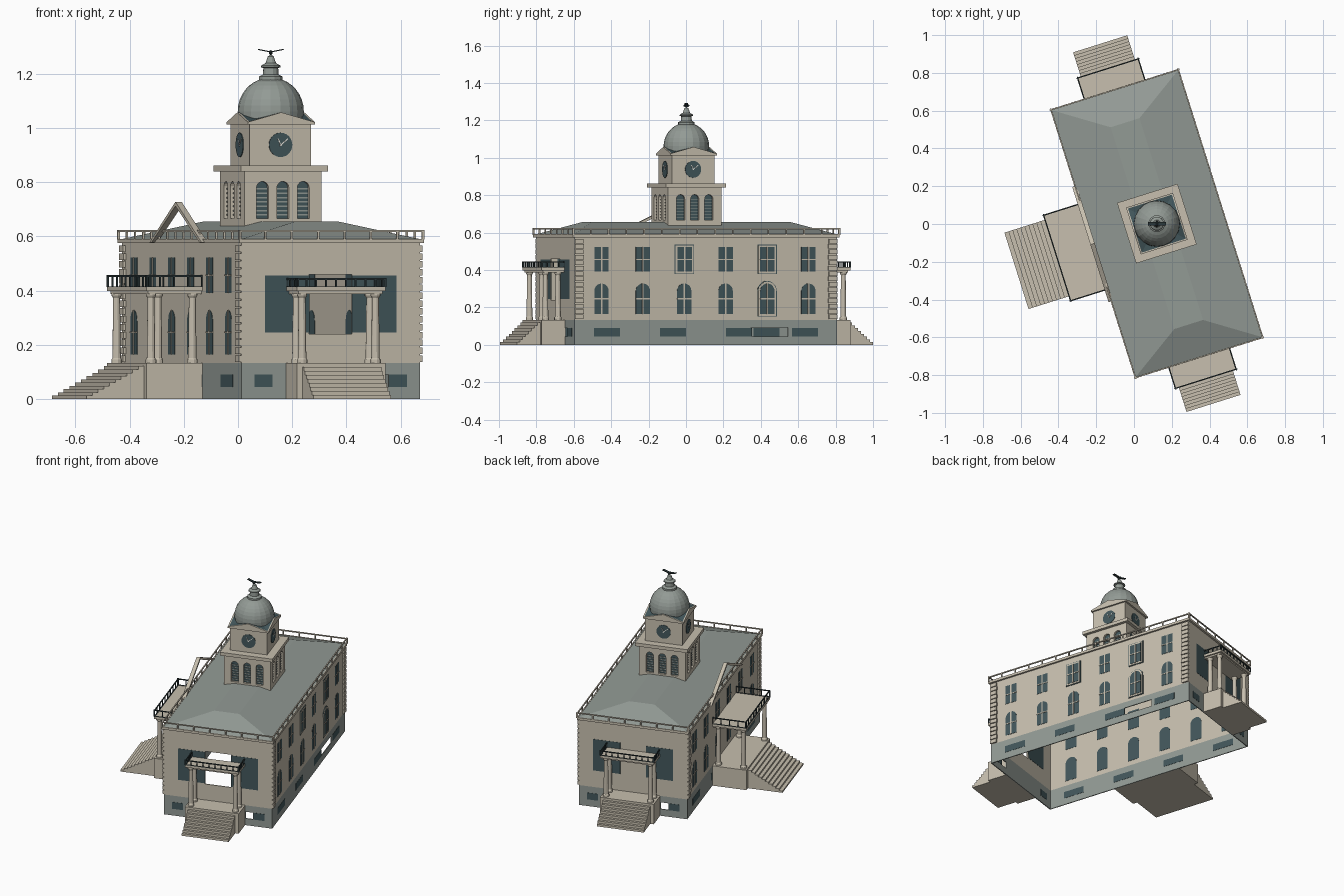
import bpy, bmesh
from math import pi, sin, cos, atan2, radians
from mathutils import Matrix, Vector

if "Cube" in bpy.data.objects:
    bpy.data.objects.remove(bpy.data.objects["Cube"])

T = Matrix.Translation
PLACE = T((0.121, 0.002, 0)) @ Matrix.Rotation(radians(17.5), 4, 'Z')


def material(name, rgb):
    m = bpy.data.materials.new(name)
    m.use_nodes = True
    m.diffuse_color = (*rgb, 1)
    m.node_tree.nodes["Principled BSDF"].inputs["Base Color"].default_value = (*rgb, 1)
    return m


STONE = material("warm stone", (0.57, 0.52, 0.425))
GREEN = material("weathered green", (0.29, 0.325, 0.30))
GLASS = material("dark teal glass", (0.055, 0.095, 0.105))
IRON = material("dark iron", (0.025, 0.04, 0.043))
IVORY = material("ivory", (0.8, 0.78, 0.72))
parts = {}


def part(name, mat):
    return parts.setdefault(name, (bmesh.new(), mat))[0]


def side(angle, dist):
    """Frame on a facade: x runs along it, -y points out of it."""
    return Matrix.Rotation(radians(angle), 4, 'Z') @ T((0, -dist, 0))


def box(name, mat, x, y, z, m=Matrix()):
    lo, hi = Vector((x[0], y[0], z[0])), Vector((x[1], y[1], z[1]))
    size = Matrix.Diagonal((*(hi - lo), 1))
    return bmesh.ops.create_cube(part(name, mat), size=1, matrix=m @ T((lo + hi) / 2) @ size)["verts"]


def plate(name, mat, outline, y, m=Matrix()):
    """Extrude an x-z outline from y[0] to y[1]."""
    bm = part(name, mat)
    face = bm.faces.new([bm.verts.new(m @ Vector((a, y[0], b))) for a, b in outline])
    new = bmesh.ops.extrude_face_region(bm, geom=[face], use_keep_orig=True)["geom"]
    move = m.to_3x3() @ Vector((0, y[1] - y[0], 0))
    bmesh.ops.translate(bm, vec=move, verts=[g for g in new if isinstance(g, bmesh.types.BMVert)])


def lathe(name, mat, profile, segs, m=Matrix()):
    bm = part(name, mat)
    vs = [bm.verts.new(m @ Vector((r, 0, z))) for r, z in profile]
    es = [bm.edges.new(p) for p in zip(vs, vs[1:])]
    bmesh.ops.spin(bm, geom=vs + es, cent=m.translation, axis=(0, 0, 1), angle=2 * pi, steps=segs)
    bmesh.ops.remove_doubles(bm, verts=bm.verts, dist=0.0002)


def arc(c, r, z, n=10):
    return [(c + r * cos(pi * i / n), z + r * sin(pi * i / n)) for i in range(n + 1)]


def arch(c, w, z0, z1):
    return [(c - w / 2, z0), (c + w / 2, z0)] + arc(c, w / 2, z1 - w / 2)


def rect(c, w, z0, z1):
    return [(c - w / 2, z0), (c + w / 2, z0), (c + w / 2, z1), (c - w / 2, z1)]


def wall(name, mat, m, half, z, hole=None):
    y = (0, 0.006)
    if not hole:
        box(name, mat, (-half, half), y, z, m)
        return
    a, b, c, d = hole
    box(name, mat, (-half, a), y, z, m)
    box(name, mat, (b, half), y, z, m)
    box(name, mat, (a, b), y, (z[0], c), m)
    box(name, mat, (a, b), y, (d, z[1]), m)


def railing(name, mat, m, p, q, z, n, t):
    d = Vector(q) - Vector(p)
    f = m @ T((*p, 0)) @ Matrix.Rotation(atan2(d.y, d.x), 4, 'Z')
    y = (-t / 2, t / 2)
    box(name, mat, (0, d.length), y, (z[1] - t, z[1]), f)
    box(name, mat, (0, d.length), y, (z[0], z[0] + t / 2), f)
    for i in range(n + 1):
        x = d.length * i / n
        box(name, mat, (x - t / 2, x + t / 2), y, z, f)


def column(m, z0, z1):
    lathe("porch_columns", STONE, [(0, z0), (0.02, z0), (0.02, z0 + 0.012), (0.016, z0 + 0.018),
          (0.013, z1 - 0.02), (0.019, z1 - 0.01), (0.019, z1), (0, z1)], 12, m)


BASE, TOP, HX, HY = 0.133, 0.575, 0.345, 0.735


def porch(m, depth, half, cols, step_half, run, n, rail_top, mid):
    m = m @ T((mid, 0, 0))
    box("porch_platforms", STONE, (-half, half), (-depth, 0), (0, BASE), m)
    for i in range(n):
        edge = depth + run * (i + 1) / n
        box("porch_steps", STONE, (-step_half, step_half), (-edge, -depth),
            (0, BASE * (n - i) / (n + 1)), m)
    for s in (-1, 1):
        for out in cols:
            column(m @ T((s * (half - 0.03), -out, 0)), BASE, 0.392)
        railing("porch_railings", IRON, m, (s * (half - 0.004), 0), (s * (half - 0.004), -depth),
                (0.413, rail_top), 4, 0.006)
    railing("porch_railings", IRON, m, (-half, -depth + 0.004), (half, -depth + 0.004),
            (0.413, rail_top), 9, 0.006)
    box("porch_canopies", STONE, (-half, half), (-depth, 0), (0.398, 0.413), m)
    box("porch_canopies", STONE, (0.01 - half, half - 0.01), (0.01 - depth, 0), (0.388, 0.398), m)


def window(m, c, z0, z1, shape, framed):
    if framed:
        plate("frame_edges", GLASS, shape(c, 0.108, z0 - 0.014, z1 + 0.014), (-0.003, 0), m)
        plate("window_frames", STONE, shape(c, 0.1, z0 - 0.01, z1 + 0.01), (-0.006, 0), m)
        m = m @ T((0, -0.006, 0))
    plate("windows", GLASS, shape(c, 0.08, z0, z1), (-0.0015, 0.0075), m)
    y = (-0.004, 0)
    box("window_bars", STONE, (c - 0.004, c + 0.004), y, (z0, z1), m)
    zm = (z0 + z1) / 2
    box("window_bars", STONE, (c - 0.04, c + 0.04), y, (zm - 0.003, zm + 0.003), m)


# Long facades: six bays, basement lights and corner quoins
for angle in (90, 270):
    m = side(angle, HX)
    wall("walls", STONE, m, HY, (BASE, TOP))
    wall("basement", GREEN, m, HY, (0, BASE), (0.254, 0.46, 0.045, 0.092) if angle == 90 else None)
    for i in range(6):
        c = (i - 2.5) * 0.232 - 0.005
        window(m, c, 0.165, 0.328, arch, angle == 90 and i == 4)
        window(m, c, 0.392, 0.522, rect, angle == 90 and i in (2, 4))
    for c in (-0.555, -0.185, 0.185, 0.555):
        plate("basement_windows", GLASS, rect(c, 0.146, 0.045, 0.09), (-0.0015, 0.0075), m)
    for s in (-1, 1):
        for i in range(15):
            z = BASE + 0.004 + i * 0.029
            w = 0.05 if i % 2 else 0.046
            box("quoins", STONE, sorted((s * HY, s * (HY - w))), (-0.01, 0), (z, z + 0.024), m)

# End facades: large glazed panels, entrance porches, the front one open in the centre
for angle in (0, 180):
    m = side(angle, HY)
    wall("walls", STONE, m, HX, (BASE, TOP), None if angle else (-0.083, 0.083, 0.24, 0.46))
    wall("basement", GREEN, m, HX, (0, BASE), (0.175, 0.224, 0.045, 0.09))
    for s in (-1, 1):
        plate("windows", GLASS, rect(s * 0.169, 0.172, 0.245, 0.455), (-0.0015, 0.0075), m)
        plate("basement_windows", GLASS, rect(s * 0.26, 0.07, 0.045, 0.09), (-0.0015, 0.0075), m)
    porch(m, 0.13, 0.172, (0.03, 0.1), 0.15, 0.133, 8, 0.446, 0)

# Main entrance porch with the open raking pediment above
m = side(270, HX)
porch(m, 0.217, 0.241, (0.03, 0.19), 0.212, 0.222, 10, 0.457, 0.015)
plate("pediment", STONE, [(-0.32, 0.578), (0, 0.728), (0.32, 0.578), (0.294, 0.578),
      (0, 0.712), (-0.294, 0.578)], (-0.024, 0), m)

# Cornice, parapet railing and hipped roof reaching the eaves
CX, CY = HX + 0.012, HY + 0.012
for angle, dist, half, n in ((0, CY, CX, 7), (180, CY, CX, 7), (90, CX, CY, 15), (270, CX, CY, 15)):
    m = side(angle, dist)
    box("cornice", STONE, (-half, half), (0, 0.03), (TOP, 0.588), m)
    railing("parapet_railing", STONE, m, (-half, 0.004), (half, 0.004), (0.588, 0.624), n, 0.007)
EX, EY = CX - 0.007, CY - 0.007
for v in box("roof", GREEN, (-EX, EX), (-EY, EY), (0.589, 0.656)):
    if v.co.z > 0.6:
        v.co.x *= 0.08 / EX
        v.co.y *= 0.56 / EY

# Clock tower stages
for name, h, z0, z1 in (("tower_belfry_core", 0.133, 0.61, 0.84), ("tower_ledge", 0.168, 0.84, 0.862),
                        ("tower_clock_stage", 0.119, 0.862, 1.015), ("tower_cornice", 0.13, 1.013, 1.022)):
    box(name, STONE, (-h, h), (-h, h), (z0, z1))
gable = [(-0.13, 1.022), (0.13, 1.022), (0, 1.058)]
SILL, SPRING, BW, BH = 0.667, 0.78, 0.023, 0.149
for angle in (0, 90, 180, 270):
    # Belfry skin with recessed, louvred arches
    m = side(angle, BH)
    y = (0, 0.017)
    box("tower_belfry", STONE, (-BH, BH), y, (0.61, SILL), m)
    box("tower_belfry", STONE, (-BH, BH), y, (0.81, 0.84), m)
    for a, b in ((-BH, -0.079 - BW), (BW - 0.079, -BW), (BW, 0.079 - BW), (0.079 + BW, BH)):
        box("tower_belfry", STONE, (a, b), y, (SILL, 0.81), m)
    for c in (-0.079, 0, 0.079):
        plate("tower_belfry", STONE, arc(c, BW, SPRING) + [(c - BW, 0.81), (c + BW, 0.81)], y, m)
        plate("belfry_openings", GLASS, arch(c, 2 * BW, SILL, SPRING + BW), (0.014, 0.017), m)
        for i in range(7):
            z = 0.677 + i * 0.016
            box("belfry_louvres", GREEN, (c - 0.021, c + 0.021), (0.009, 0.015), (z, z + 0.005), m)
    # Gables and clock faces
    plate("tower_gables", STONE, gable, (0, 0.008), side(angle, 0.13))
    plate("tower_gable_roofs", GLASS, gable, (0.008, 0.13), side(angle, 0.13))
    m = side(angle, 0.119) @ T((0, 0, 0.938))
    ring = [(0.045 * cos(i * pi / 12), 0.045 * sin(i * pi / 12)) for i in range(24)]
    plate("clock_faces", GLASS, ring, (-0.003, 0), m)
    for turn, length in ((50, 0.036), (-25, 0.026)):
        f = m @ Matrix.Rotation(radians(turn), 4, 'Y')
        box("clock_hands", IVORY, (-0.0018, 0.0018), (-0.005, 0), (-0.005, length), f)

# Faceted dome and tiered finial
dome = [(0.12, 1.02)] + [(0.122 * cos(i * pi / 18), 1.062 + 0.125 * sin(i * pi / 18)) for i in range(9)]
lathe("dome", GREEN, dome + [(0, 1.187)], 20)
lathe("finial", GREEN, [(0.045, 1.178), (0.045, 1.19), (0.03, 1.198), (0.028, 1.222), (0.037, 1.225),
      (0.036, 1.231), (0.02, 1.24), (0.011, 1.265), (0, 1.272)], 12)

# Spread-winged bird on top
bird = T((0, 0, 1.279)) @ Matrix.Rotation(radians(-17.5), 4, 'Z')
bmesh.ops.create_icosphere(part("bird", IRON), subdivisions=2, radius=0.01,
                           matrix=bird @ Matrix.Diagonal((0.7, 1.7, 0.9, 1)))
for s in (-1, 1):
    wing = bird @ Matrix.Rotation(-s * 0.2, 4, 'Y')
    box("bird", IRON, sorted((0, s * 0.049)), (-0.009, 0.009), (0, 0.004), wing)

# Turn the collected parts into objects
for name, (bm, mat) in parts.items():
    bmesh.ops.recalc_face_normals(bm, faces=bm.faces)
    mesh = bpy.data.meshes.new(name)
    bm.to_mesh(mesh)
    bm.free()
    mesh.materials.append(mat)
    mesh.transform(PLACE)
    bpy.context.collection.objects.link(bpy.data.objects.new(name, mesh))
